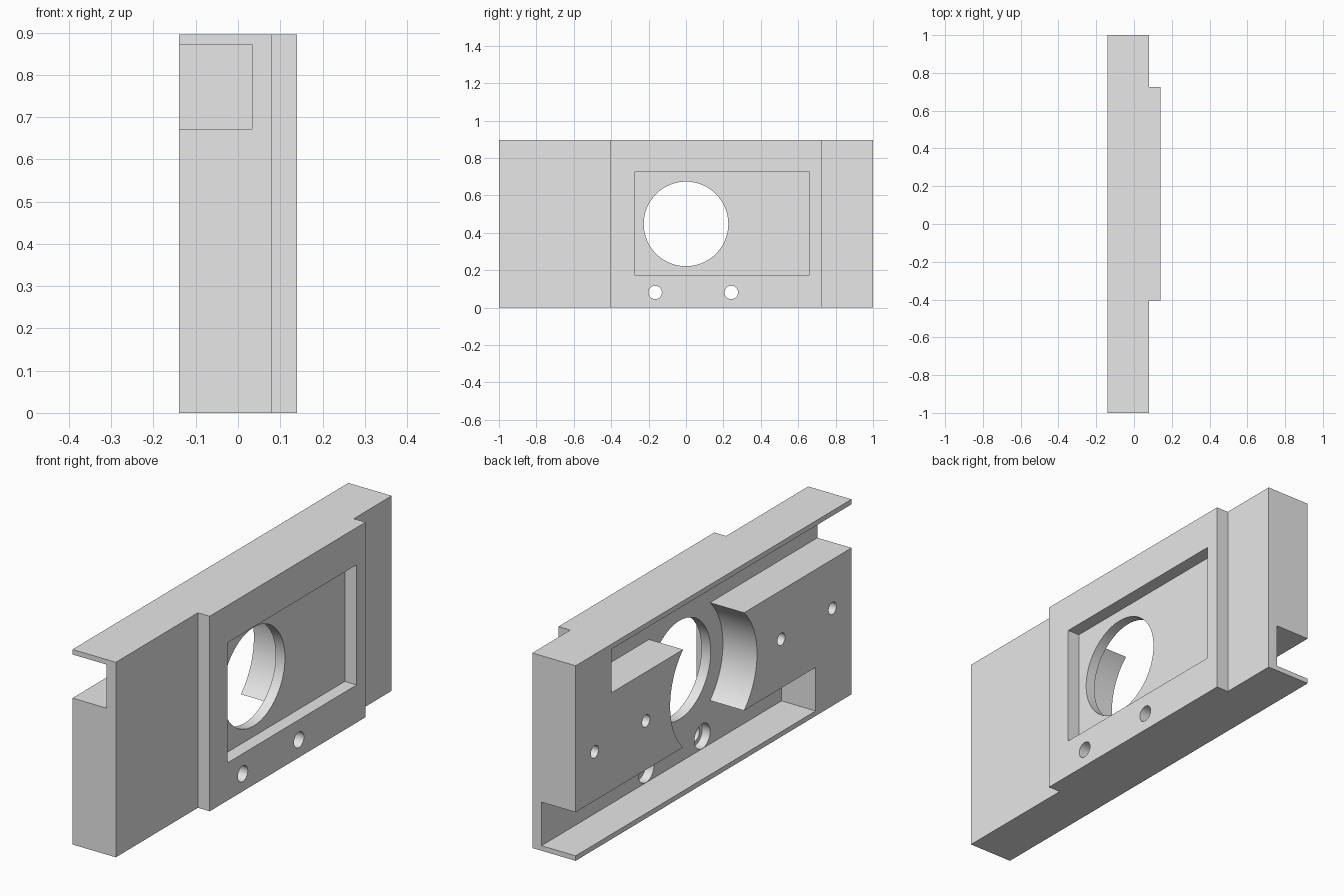
import bpy
import bmesh
import math
from mathutils import Matrix

cube = bpy.data.objects.get("Cube")
if cube:
    bpy.data.objects.remove(cube, do_unlink=True)

HEIGHT = 0.895
MID = HEIGHT / 2
BACK, FACE, PANEL = -0.14, 0.08, 0.14   # main planes along x
FLOOR = 0.033                           # depth of the rear channels
OVER = 0.1                              # cutter overshoot

grey = bpy.data.materials.new("light grey")
grey.use_nodes = True
grey.diffuse_color = (0.8, 0.8, 0.8, 1)
grey.node_tree.nodes["Principled BSDF"].inputs["Base Color"].default_value = (0.8, 0.8, 0.8, 1)


def add_object(name, bm):
    bmesh.ops.recalc_face_normals(bm, faces=bm.faces)
    mesh = bpy.data.meshes.new(name)
    bm.to_mesh(mesh)
    bm.free()
    mesh.materials.append(grey)
    obj = bpy.data.objects.new(name, mesh)
    bpy.context.collection.objects.link(obj)
    return obj


def box(name, x, y, z):
    bm = bmesh.new()
    spans = (x, y, z)
    size = Matrix.Diagonal([b - a for a, b in spans] + [1])
    centre = Matrix.Translation([(a + b) / 2 for a, b in spans])
    bmesh.ops.create_cube(bm, size=1, matrix=centre @ size)
    return add_object(name, bm)


def rod(name, x, y, z, radius, segments=48):
    bm = bmesh.new()
    place = Matrix.Translation(((x[0] + x[1]) / 2, y, z)) @ Matrix.Rotation(math.pi / 2, 4, "Y")
    bmesh.ops.create_cone(bm, cap_ends=True, segments=segments, radius1=radius,
                          radius2=radius, depth=x[1] - x[0], matrix=place)
    return add_object(name, bm)


def cut(target, cutter):
    cutter.hide_render = True
    mod = target.modifiers.new("cut", "BOOLEAN")
    mod.operation = "DIFFERENCE"
    mod.solver = "EXACT"
    mod.object = cutter
    bpy.context.view_layer.objects.active = target
    bpy.ops.object.modifier_apply(modifier=mod.name)
    bpy.data.objects.remove(cutter, do_unlink=True)


# Plate with a raised panel, extruded from its top outline
outline = [(BACK, -1), (FACE, -1), (FACE, -0.405), (PANEL, -0.405),
           (PANEL, 0.725), (FACE, 0.725), (FACE, 1), (BACK, 1)]
bm = bmesh.new()
base = bm.faces.new([bm.verts.new((x, y, 0)) for x, y in outline])
raised = bmesh.ops.extrude_face_region(bm, geom=[base])["geom"]
bmesh.ops.translate(bm, vec=(0, 0, HEIGHT),
                    verts=[v for v in raised if isinstance(v, bmesh.types.BMVert)])
housing = add_object("mounting_plate", bm)

# Rear channels, each open at one end
rear = (BACK - OVER, FLOOR)
cut(housing, box("top_channel", rear, (-1 - OVER, 0.74), (0.672, 0.872)))
cut(housing, box("bottom_channel", rear, (-0.74, 1 + OVER), (0.023, 0.223)))

# Round rear recess, front pocket and main opening
cut(housing, rod("rear_recess", rear, 0, MID, 0.315, 96))
cut(housing, box("front_pocket", (FACE, PANEL + OVER), (-0.275, 0.66), (0.173, 0.724)))
cut(housing, rod("main_opening", (BACK, PANEL + OVER), 0, MID, 0.226, 96))

# Counterbored bolt holes
for y in (-0.165, 0.242):
    cut(housing, rod("counterbore", (FLOOR - 0.02, FLOOR + 0.04), y, 0.081, 0.057))
    cut(housing, rod("bolt_hole", (FLOOR - 0.02, PANEL + OVER), y, 0.081, 0.036))

# Blind screw holes in the rear pads
for y in (-0.862, -0.49, 0.49, 0.862):
    cut(housing, rod("screw_hole", (BACK - OVER, 0), y, MID, 0.028, 32))

# Smooth the bores, keep the edges crisp
bpy.ops.object.select_all(action="DESELECT")
housing.select_set(True)
bpy.context.view_layer.objects.active = housing
bpy.ops.object.shade_smooth_by_angle(angle=math.radians(30))
